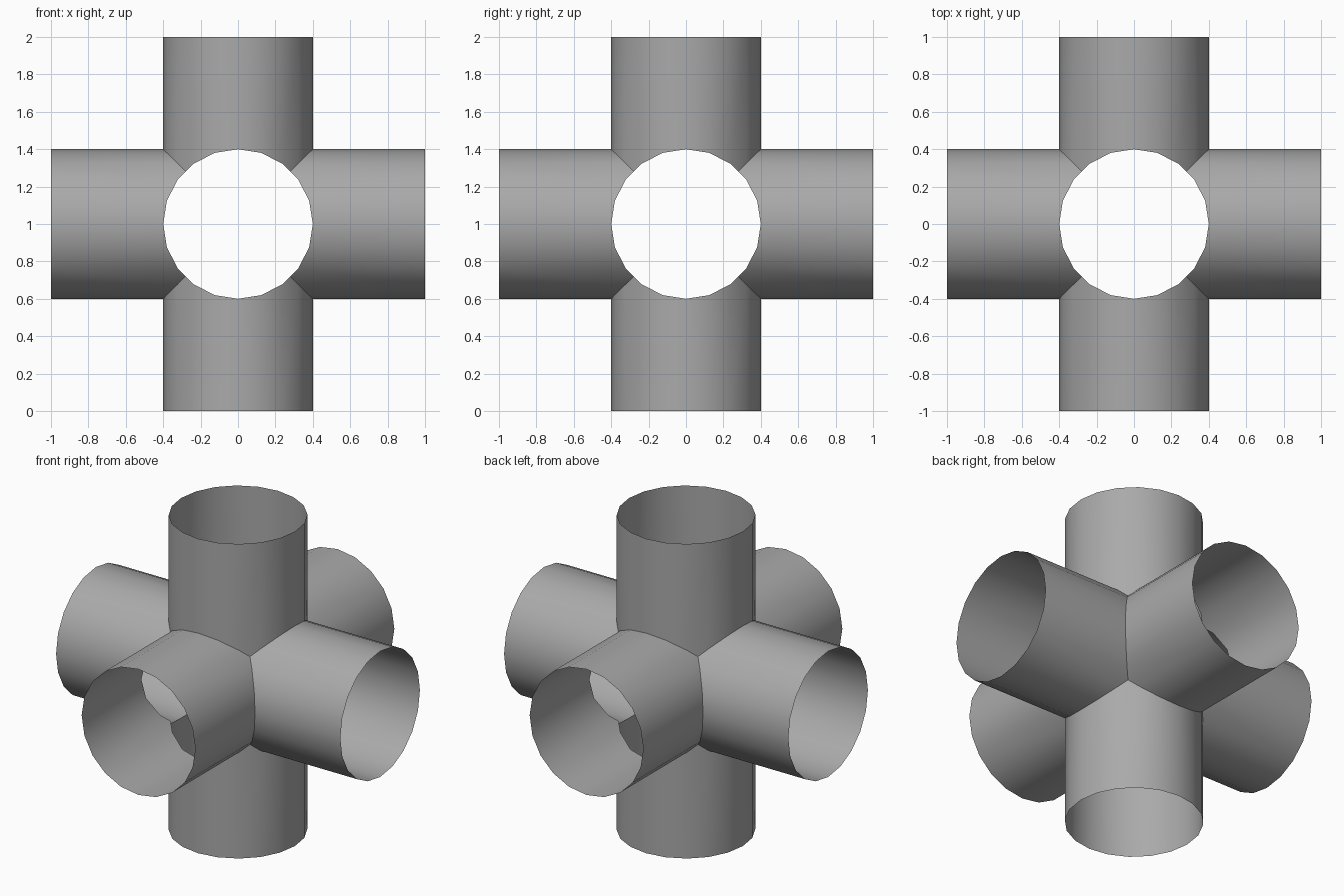
import bpy
import bmesh
from mathutils import Matrix, Vector

cube = bpy.data.objects.get("Cube")
if cube:
    bpy.data.objects.remove(cube)

RADIUS, REACH, SIDES = 0.4, 1.0, 20

# Single grey material
grey = bpy.data.materials.new("pipe_grey")
grey.use_nodes = True
color = (0.4, 0.4, 0.4, 1)
grey.diffuse_color = color
grey.node_tree.nodes["Principled BSDF"].inputs["Base Color"].default_value = color


def add_branch(bm, direction):
    """Open tube from the centre outwards, mitred against its four neighbours."""
    part = bmesh.new()
    bmesh.ops.create_cone(part, cap_ends=False, segments=SIDES,
                          radius1=RADIUS, radius2=RADIUS, depth=REACH,
                          matrix=Matrix.Translation((0, 0, REACH / 2)))
    for side in ((1, 0), (-1, 0), (0, 1), (0, -1)):
        bmesh.ops.bisect_plane(part, geom=part.verts[:] + part.edges[:] + part.faces[:],
                               plane_co=(0, 0, 0), plane_no=(*side, 1),
                               clear_inner=True, dist=1e-5)
    turn = Vector((0, 0, 1)).rotation_difference(Vector(direction)).to_matrix().to_4x4()
    part.transform(turn)
    mesh = bpy.data.meshes.new("branch_temp")
    part.to_mesh(mesh)
    part.free()
    bm.from_mesh(mesh)
    bpy.data.meshes.remove(mesh)


# Six-way pipe junction
bm = bmesh.new()
for axis in range(3):
    for sign in (1, -1):
        direction = [0, 0, 0]
        direction[axis] = sign
        add_branch(bm, direction)
bmesh.ops.remove_doubles(bm, verts=bm.verts[:], dist=1e-4)

# Outward normals, judged from each branch's own axis
for face in bm.faces:
    face.normal_update()
    centre = face.calc_center_median()
    radial = centre.copy()
    longest = max(range(3), key=lambda i: abs(centre[i]))
    radial[longest] = 0
    if face.normal.dot(radial) < 0:
        face.normal_flip()

bm.transform(Matrix.Translation((0, 0, REACH)))
mesh = bpy.data.meshes.new("pipe_junction")
bm.to_mesh(mesh)
bm.free()
mesh.materials.append(grey)
junction = bpy.data.objects.new("pipe_junction", mesh)
bpy.context.collection.objects.link(junction)

# Smooth tube walls, crisp mitre seams
bpy.ops.object.select_all(action="DESELECT")
junction.select_set(True)
bpy.context.view_layer.objects.active = junction
bpy.ops.object.shade_smooth_by_angle(angle=0.52)
